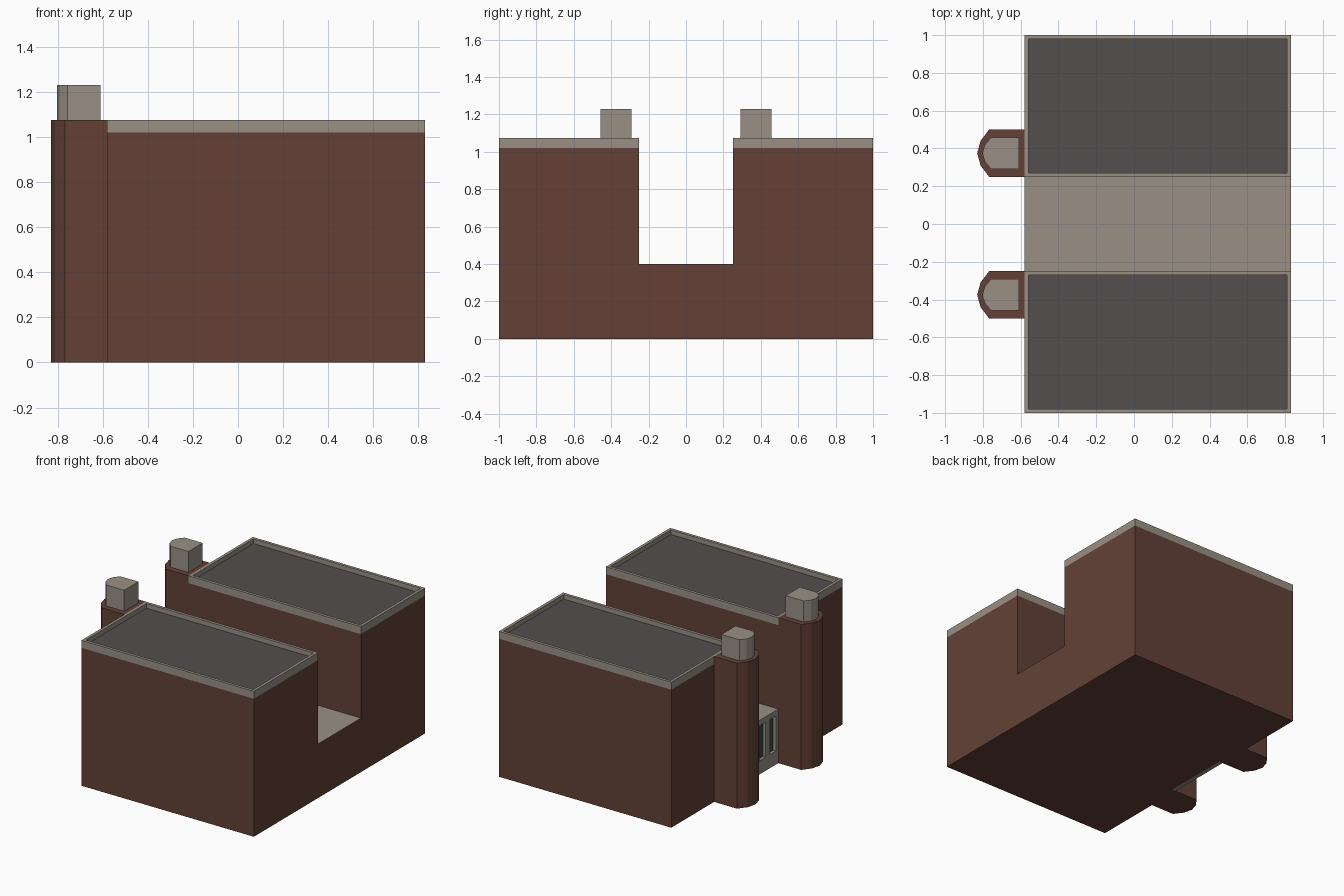
import bpy, bmesh

if "Cube" in bpy.data.objects:
    bpy.data.objects.remove(bpy.data.objects["Cube"])


def material(name, rgb):
    m = bpy.data.materials.new(name)
    m.diffuse_color = (*rgb, 1)
    m.use_nodes = True
    m.node_tree.nodes["Principled BSDF"].inputs["Base Color"].default_value = m.diffuse_color
    return m


BRICK = material("brick", (0.125, 0.053, 0.037))
STONE = material("stone", (0.32, 0.28, 0.235))
ROOF = material("roof_felt", (0.085, 0.077, 0.075))
GLASS = material("window_glass", (0.045, 0.065, 0.07))


def finish(name, bm, *mats):
    bmesh.ops.recalc_face_normals(bm, faces=bm.faces)
    me = bpy.data.meshes.new(name)
    bm.to_mesh(me)
    bm.free()
    ob = bpy.data.objects.new(name, me)
    bpy.context.collection.objects.link(ob)
    for m in mats:
        me.materials.append(m)
    return ob


def extrude_faces(bm, vec):
    r = bmesh.ops.extrude_face_region(bm, geom=bm.faces[:])
    bmesh.ops.translate(bm, vec=vec, verts=[v for v in r["geom"] if isinstance(v, bmesh.types.BMVert)])


def prism(name, pts, vec, *mats):
    bm = bmesh.new()
    bm.faces.new([bm.verts.new(p) for p in pts])
    extrude_faces(bm, vec)
    return finish(name, bm, *mats)


def rect(x0, x1, y0, y1, z):
    return [(x0, y0, z), (x1, y0, z), (x1, y1, z), (x0, y1, z)]


X0, X1, GAP = -0.58, 0.83, 0.25
TOP, BAND, YARD = 1.075, 1.02, 0.4

# brick body: U profile run along x, with a stone courtyard floor
profile = [(-1, 0), (1, 0), (1, BAND), (GAP, BAND), (GAP, YARD), (-GAP, YARD), (-GAP, BAND), (-1, BAND)]
body = prism("brick_body", [(X0, y, z) for y, z in profile], (X1 - X0, 0, 0), BRICK, STONE)
for p in body.data.polygons:
    if p.normal.z > 0.9 and abs(p.center.y) < GAP:
        p.material_index = 1

# pocket for the entrance facade between the towers
cutter = prism("facade_cutter", rect(X0 - 0.1, X0 + 0.03, -GAP, GAP, -0.1), (0, 0, YARD + 0.2), BRICK)
mod = body.modifiers.new("pocket", 'BOOLEAN')
mod.operation, mod.object, mod.solver = 'DIFFERENCE', cutter, 'EXACT'
bpy.context.view_layer.objects.active = body
bpy.ops.object.modifier_apply(modifier=mod.name)
bpy.data.objects.remove(cutter)

# stone facade: a grid of faces with the window cells left out, then thickened
ys = [-GAP, -0.22, -0.15, -0.10, -0.03, 0.03, 0.10, 0.15, 0.22, GAP]
zs = [0, 0.10, 0.36, YARD]
bm = bmesh.new()
for i in range(len(ys) - 1):
    for j in range(3):
        if not (i % 2 and j == 1):
            bm.faces.new([bm.verts.new((X0, y, z)) for y, z in (
                (ys[i], zs[j]), (ys[i + 1], zs[j]), (ys[i + 1], zs[j + 1]), (ys[i], zs[j + 1]))])
bmesh.ops.remove_doubles(bm, verts=bm.verts, dist=1e-5)
extrude_faces(bm, (0.03, 0, 0))
bmesh.ops.dissolve_limit(bm, angle_limit=0.01, verts=bm.verts, edges=bm.edges)
finish("entrance_facade", bm, STONE)

# window panes set back in the openings
for n in range(4):
    a, b = ys[2 * n + 1], ys[2 * n + 2]
    x = X0 + 0.022
    prism(f"window_pane_{n + 1}", [(x, a, 0.10), (x, b, 0.10), (x, b, 0.36), (x, a, 0.36)],
          (0.007, 0, 0), GLASS)


def round_front(x_back, x_side, x_mid, x_tip, half, mid, yc, z):
    plan = [(x_back, -half), (x_back, half), (x_side, half), (x_mid, mid),
            (x_tip, 0), (x_mid, -mid), (x_side, -half)]
    return [(x, yc + y, z) for x, y in plan]


for side, s in (("back", 1), ("front", -1)):
    # parapet ring sunk to the roof level
    y0, y1 = sorted((s * GAP, s * 1.0))
    bm = bmesh.new()
    bm.faces.new([bm.verts.new(p) for p in rect(X0, X1, y0, y1, BAND)])
    extrude_faces(bm, (0, 0, TOP - BAND))
    bm.normal_update()
    bmesh.ops.recalc_face_normals(bm, faces=bm.faces)
    lid = max(bm.faces, key=lambda f: f.calc_center_median().z)
    bmesh.ops.inset_region(bm, faces=[lid], thickness=0.03)
    well = bmesh.ops.extrude_discrete_faces(bm, faces=[lid])["faces"][0]
    bmesh.ops.translate(bm, vec=(0, 0, -0.035), verts=well.verts)
    well.material_index = 1
    finish(f"{side}_roof_parapet", bm, STONE, ROOF)

    # rounded tower and its stone cap
    yc = s * 0.375
    prism(f"{side}_tower", round_front(X0, -0.767, -0.812, -0.83, 0.125, 0.066, yc, 0), (0, 0, TOP), BRICK)
    prism(f"{side}_tower_cap", round_front(-0.61, -0.757, -0.79, -0.803, 0.083, 0.044, yc, TOP),
          (0, 0, 1.23 - TOP), STONE)
